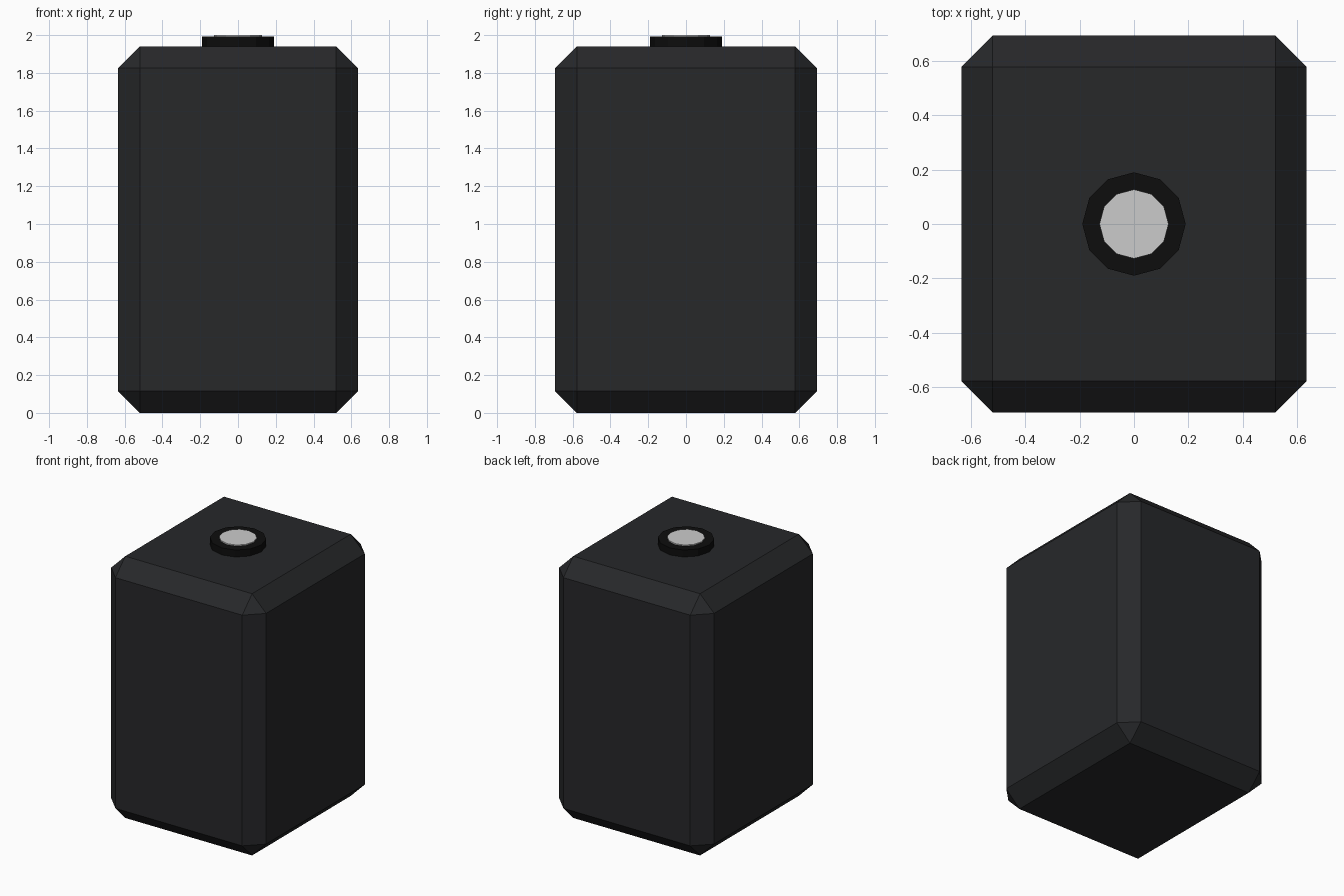
import bpy, math

if "Cube" in bpy.data.objects:
    bpy.data.objects.remove(bpy.data.objects["Cube"])


def material(name, rgb):
    m = bpy.data.materials.new(name)
    m.diffuse_color = (*rgb, 1)
    m.use_nodes = True
    m.node_tree.nodes["Principled BSDF"].inputs["Base Color"].default_value = m.diffuse_color
    return m


def disc(name, radius, z0, z1, mat=None):
    # Twelve-sided cylinder with a corner on each axis
    bpy.ops.mesh.primitive_cylinder_add(vertices=12, radius=radius, depth=z1 - z0,
                                        location=(0, 0, (z0 + z1) / 2))
    ob = bpy.context.object
    ob.name = name
    if mat:
        ob.data.materials.append(mat)
    return ob


# Chamfered box body
bpy.ops.mesh.primitive_cube_add(size=1, location=(0, 0, 0.97))
body = bpy.context.object
body.name = "body"
body.scale = (1.27, 1.386, 1.94)
bpy.ops.object.transform_apply(location=False, rotation=False, scale=True)
body.data.materials.append(material("dark_shell", (0.02, 0.021, 0.023)))
bevel = body.modifiers.new("chamfer", 'BEVEL')
bevel.width = 0.115
bevel.segments = 1
bevel.limit_method = 'NONE'

# Button on top: black collar with a grey face
disc("button_collar", 0.19, 1.93, 1.992, material("black_collar", (0.004, 0.004, 0.004)))
disc("button_face", 0.127, 1.95, 2.0)
